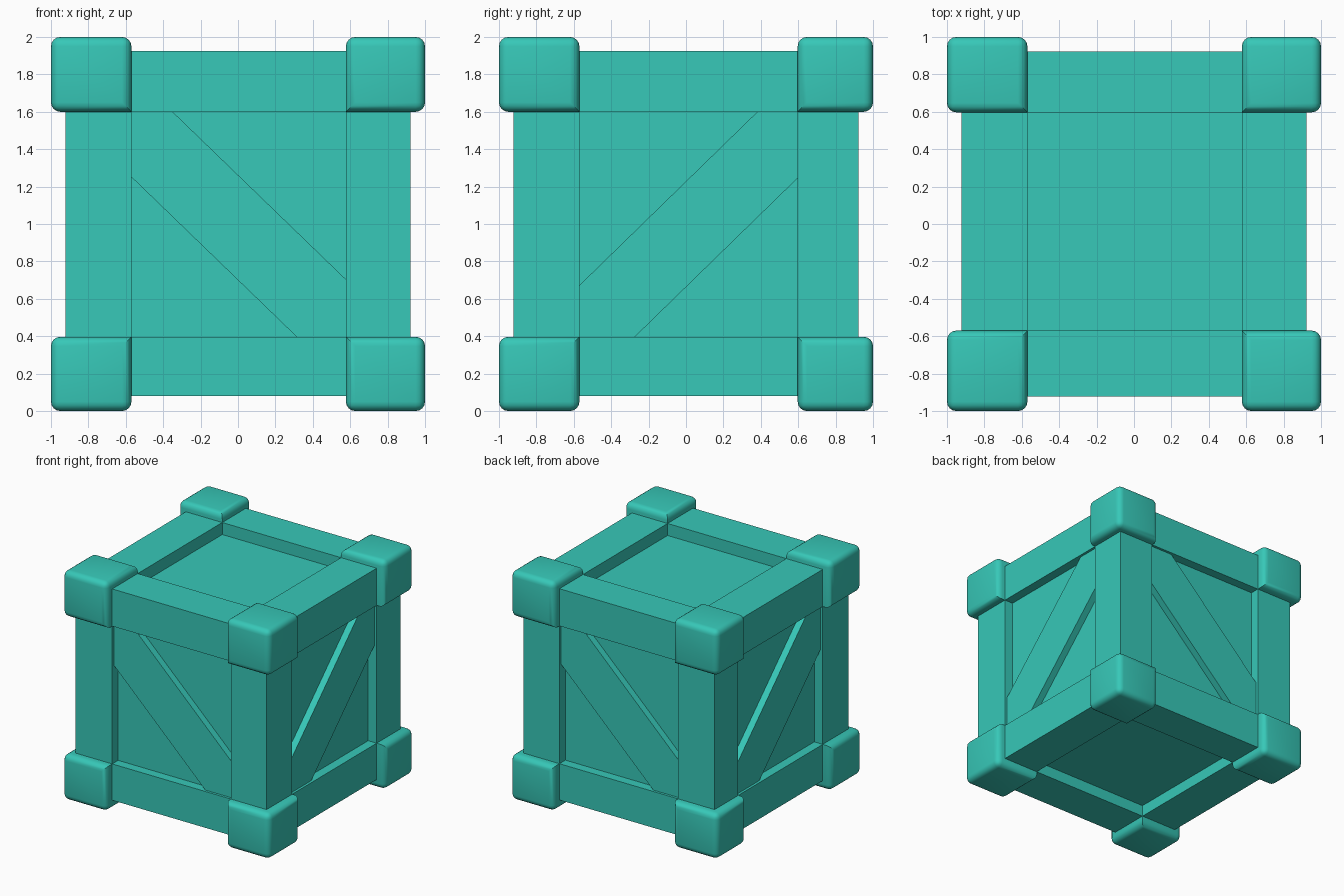
import bpy, bmesh, math
from mathutils import Vector, Matrix

if "Cube" in bpy.data.objects:
    bpy.data.objects.remove(bpy.data.objects["Cube"])

teal = bpy.data.materials.new("teal paint")
teal.use_nodes = True
colour = (0.038, 0.578, 0.479, 1)
teal.diffuse_color = colour
teal.node_tree.nodes["Principled BSDF"].inputs["Base Color"].default_value = colour


def finish(bm, name):
    bmesh.ops.recalc_face_normals(bm, faces=bm.faces)
    mesh = bpy.data.meshes.new(name)
    bm.to_mesh(mesh)
    bm.free()
    mesh.materials.append(teal)
    obj = bpy.data.objects.new(name, mesh)
    bpy.context.collection.objects.link(obj)
    return obj


def box_mesh(spans):
    bm = bmesh.new()
    bmesh.ops.create_cube(bm, size=1)
    for v in bm.verts:
        v.co = Vector([(a + b) / 2 + c * (b - a) for c, (a, b) in zip(v.co, spans)])
    return bm


# Low and high spans of the frame and of the corner caps, per axis
GAP = [(-0.57, 0.577), (-0.57, 0.597), (0.397, 1.6)]
BEAM = [(-0.922, 0.922), (-0.922, 0.922), (0.08, 1.925)]
CAP = [(-1, 1), (-1, 1), (0, 2)]


def end_span(outer, axis, side):
    return tuple(sorted((outer[axis][side], GAP[axis][side])))


# Recessed panels on all six sides
finish(box_mesh([(-0.84, 0.84), (-0.84, 0.84), (0.18, 1.82)]), "panels")

# Twelve square-edged beams, stopping inside the caps
names = ["cross_beam", "side_beam", "post"]
for axis in range(3):
    for s in (0, 1):
        for t in (0, 1):
            sides = iter((s, t))
            spans = []
            for k in range(3):
                if k == axis:
                    spans.append((GAP[k][0] - 0.05, GAP[k][1] + 0.05))
                else:
                    spans.append(end_span(BEAM, k, next(sides)))
            finish(box_mesh(spans), f"{names[axis]}_{s}{t}")

# Eight rounded caps; the edges at the innermost corner stay sharp
for i in range(8):
    sides = (i & 1, i >> 1 & 1, i >> 2)
    bm = box_mesh([end_span(CAP, k, sides[k]) for k in range(3)])
    inner = Vector([GAP[k][sides[k]] for k in range(3)])
    edges = [e for e in bm.edges
             if all((v.co - inner).length > 0.001 for v in e.verts)]
    bmesh.ops.bevel(bm, geom=edges, offset=0.05, segments=4, profile=0.5,
                    affect='EDGES', clamp_overlap=True)
    cap = finish(bm, "corner_cap_%d%d%d" % sides)
    bpy.ops.object.select_all(action='DESELECT')
    cap.select_set(True)
    bpy.context.view_layer.objects.active = cap
    bpy.ops.object.shade_smooth_by_angle(angle=math.radians(40))


# Diagonal braces, their ends buried in the frame
def brace(name, slope, high, low, turn):
    w, bottom, top = 0.62, 0.37, 1.63
    if slope < 0:
        w = -w
    outline = [(-w, low - slope * w), ((bottom - low) / slope, bottom),
               ((top - high) / slope, top), (-w, high - slope * w)]
    outline = [outline[0], outline[1], (w, bottom), (w, low + slope * w),
               (w, top), outline[2], outline[3]]
    # keep only the band between the two slanted edges
    outline = [p for p in outline
               if low - 0.001 <= p[1] - slope * p[0] <= high + 0.001]
    bm = bmesh.new()
    face = bm.faces.new([bm.verts.new((x, -0.9, z)) for x, z in outline])
    new = bmesh.ops.extrude_face_region(bm, geom=[face])["geom"]
    bmesh.ops.translate(bm, vec=(0, 0.1, 0),
                        verts=[g for g in new if isinstance(g, bmesh.types.BMVert)])
    bm.transform(Matrix.Rotation(math.radians(turn), 4, 'Z'))
    finish(bm, name)


brace("front_brace", -0.967, 1.262, 0.7, 0)
brace("back_brace", -0.967, 1.262, 0.7, 180)
brace("left_brace", 0.975, 1.228, 0.663, 90)
brace("right_brace", 0.975, 1.228, 0.663, -90)
